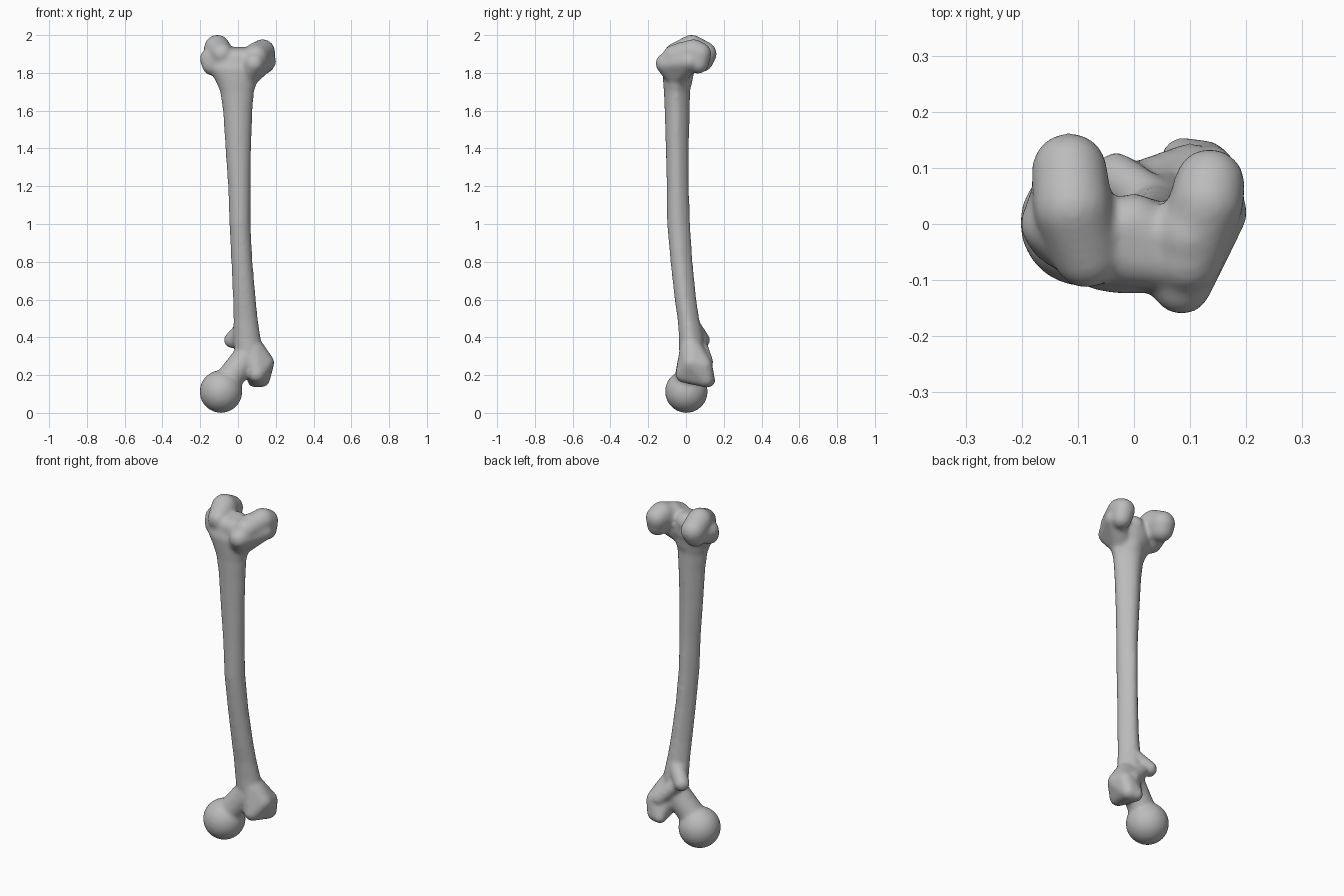
import bpy
import bmesh
import math
from mathutils import Vector

cube = bpy.data.objects.get("Cube")
if cube:
    bpy.data.objects.remove(cube, do_unlink=True)

bone_grey = bpy.data.materials.new("bone grey")
bone_grey.use_nodes = True
colour = (0.5, 0.5, 0.5, 1)
bone_grey.diffuse_color = colour
bone_grey.node_tree.nodes["Principled BSDF"].inputs["Base Color"].default_value = colour

body = bmesh.new()


def merge(part):
    """Add a closed part to the bone body."""
    bmesh.ops.recalc_face_normals(part, faces=part.faces[:])
    mesh = bpy.data.meshes.new("part")
    part.to_mesh(mesh)
    part.free()
    body.from_mesh(mesh)
    bpy.data.meshes.remove(mesh)


def hull(*balls):
    """Convex lump wrapped round balls given as x, y, z, radius."""
    ball = bmesh.new()
    bmesh.ops.create_icosphere(ball, subdivisions=3, radius=1)
    part = bmesh.new()
    for x, y, z, r in balls:
        for v in ball.verts:
            part.verts.new(Vector((x, y, z)) + v.co * r)
    ball.free()
    bmesh.ops.convex_hull(part, input=part.verts[:])
    loose = [v for v in part.verts if not v.link_faces]
    bmesh.ops.delete(part, geom=loose, context="VERTS")
    merge(part)


def loft(profile, sides=32):
    """Tube through rings given as height, left, right, front, back."""
    part = bmesh.new()
    rings = []
    for z, x0, x1, y0, y1 in profile:
        ring = []
        for i in range(sides):
            a = math.tau * i / sides
            pinch = 1 - 0.28 * max(0, math.sin(a))  # narrower towards the rear ridge
            x = (x0 + x1) / 2 + (x1 - x0) / 2 * math.cos(a) * pinch
            y = (y0 + y1) / 2 + (y1 - y0) / 2 * math.sin(a)
            ring.append(part.verts.new((x, y, z)))
        rings.append(ring)
    for low, high in zip(rings, rings[1:]):
        for i in range(sides):
            j = (i + 1) % sides
            part.faces.new((low[i], low[j], high[j], high[i]))
    part.faces.new(rings[0][::-1])
    part.faces.new(rings[-1])
    merge(part)


# Bowed shaft, flaring at both ends
loft([
    (0.24, -0.01, 0.14, -0.035, 0.11),
    (0.40, -0.025, 0.12, -0.037, 0.09),
    (0.50, -0.025, 0.105, -0.045, 0.07),
    (0.60, -0.027, 0.095, -0.06, 0.055),
    (0.80, -0.036, 0.077, -0.082, 0.035),
    (1.00, -0.046, 0.067, -0.10, 0.022),
    (1.20, -0.053, 0.067, -0.102, 0.015),
    (1.40, -0.067, 0.07, -0.107, 0.015),
    (1.60, -0.08, 0.077, -0.113, 0.02),
    (1.70, -0.095, 0.085, -0.117, 0.022),
    (1.76, -0.12, 0.105, -0.122, 0.03),
    (1.82, -0.16, 0.14, -0.125, 0.05),
    (1.87, -0.16, 0.15, -0.11, 0.05),
])

# Ball head and neck
hull((-0.09, 0.002, 0.113, 0.114))
hull((-0.07, 0.005, 0.15, 0.072), (0.04, 0.03, 0.29, 0.072))

# Large outer process, crest and small inner process
hull((0.14, 0.03, 0.265, 0.052), (0.125, 0.105, 0.18, 0.045),
     (0.085, 0.12, 0.17, 0.035), (0.10, -0.01, 0.205, 0.046),
     (0.08, 0.03, 0.33, 0.065), (0.135, 0.09, 0.25, 0.05))
hull((0.10, 0.105, 0.27, 0.04), (0.0, 0.075, 0.37, 0.035))
hull((-0.032, 0.085, 0.385, 0.043), (0.03, 0.04, 0.45, 0.045))

# Inner knuckle, running front to back
hull((-0.11, 0.03, 1.932, 0.07), (-0.115, 0.095, 1.9, 0.068),
     (-0.12, 0.085, 1.865, 0.06), (-0.085, -0.055, 1.9, 0.06))
hull((-0.15, 0.0, 1.875, 0.053), (-0.135, -0.02, 1.84, 0.055),
     (-0.12, 0.06, 1.88, 0.06), (-0.085, -0.045, 1.88, 0.06))

# Outer knuckle with its raised front lip
hull((0.13, 0.04, 1.913, 0.066), (0.135, 0.072, 1.9, 0.063),
     (0.14, 0.065, 1.85, 0.055), (0.095, -0.06, 1.885, 0.065))
hull((0.085, -0.108, 1.85, 0.054), (0.1, -0.02, 1.9, 0.065),
     (0.155, 0.02, 1.86, 0.048), (0.05, -0.05, 1.79, 0.065))

# Grooved bridge between the knuckles
hull((-0.08, -0.045, 1.87, 0.06), (0.08, -0.06, 1.87, 0.06),
     (0.0, 0.0, 1.885, 0.055), (0.0, -0.04, 1.76, 0.075))

mesh = bpy.data.meshes.new("thigh_bone")
body.to_mesh(mesh)
body.free()
mesh.materials.append(bone_grey)
bone = bpy.data.objects.new("thigh_bone", mesh)
bpy.context.collection.objects.link(bone)

# Fuse the parts into one skin and soften the joins
fuse = bone.modifiers.new("Fuse", "REMESH")
fuse.mode = "VOXEL"
fuse.voxel_size = 0.009
fuse.use_smooth_shade = True
soften = bone.modifiers.new("Soften", "SMOOTH")
soften.factor = 0.5
soften.iterations = 12
bpy.context.view_layer.objects.active = bone
bone.select_set(True)
bpy.ops.object.shade_smooth()
